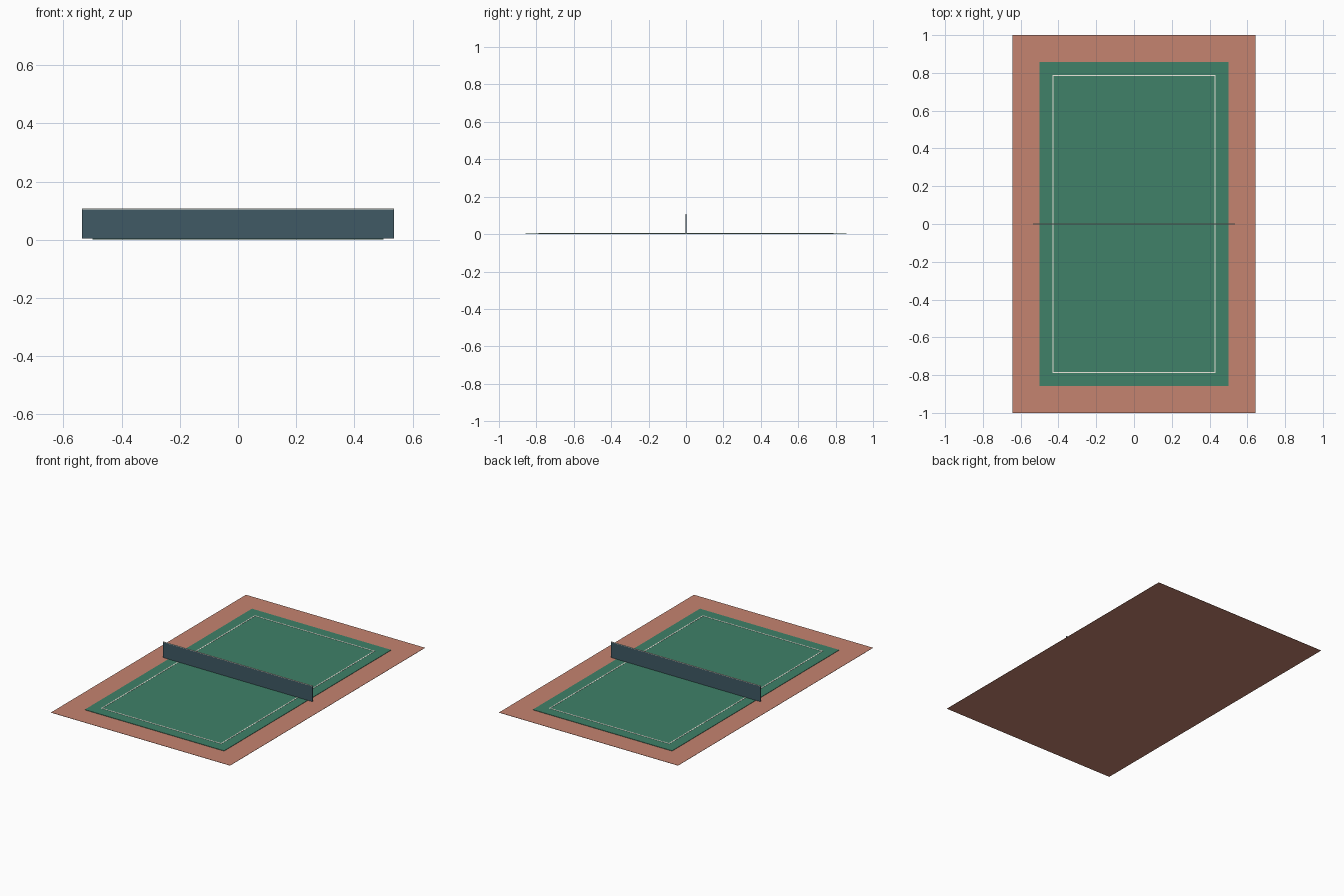
import bpy

if "Cube" in bpy.data.objects:
    bpy.data.objects.remove(bpy.data.objects["Cube"])

U = 1 / 14  # the court's layout grid


def material(name, rgb):
    m = bpy.data.materials.new(name)
    m.diffuse_color = (*rgb, 1)
    m.use_nodes = True
    m.node_tree.nodes["Principled BSDF"].inputs["Base Color"].default_value = m.diffuse_color
    return m


CLAY = material("clay", (0.56, 0.23, 0.16))
GREEN = material("green", (0.05, 0.22, 0.14))
WHITE = material("white", (0.85, 0.82, 0.74))
MESH = material("net_dark", (0.05, 0.10, 0.13))


def box(name, x, y, z, mat):
    """Box from (min, max) pairs per axis."""
    bpy.ops.mesh.primitive_cube_add(
        size=1, location=[(a + b) / 2 for a, b in (x, y, z)])
    o = bpy.context.object
    o.name = name
    o.scale = [b - a for a, b in (x, y, z)]
    bpy.ops.object.transform_apply(location=False, rotation=False, scale=True)
    o.data.materials.append(mat)
    return o


# Surround and playing surface
box("surround", (-9 * U, 9 * U), (-1, 1), (0, 0.0015), CLAY)
box("court", (-7 * U, 7 * U), (-12 * U, 12 * U), (0.0015, 0.004), GREEN)

# Boundary lines
LX, LY, W = 6 * U, 11 * U, 0.0035
LZ = (0.004, 0.005)
for side, s in (("left", -1), ("right", 1)):
    box(f"{side}_sideline", (s * LX - W, s * LX + W), (-LY - W, LY + W), LZ, WHITE)
for side, s in (("front", -1), ("back", 1)):
    box(f"{side}_baseline", (-LX + W, LX - W), (s * LY - W, s * LY + W), LZ, WHITE)

# Net with its light top band
NX, NT = 7.5 * U, 0.0018
box("net", (-NX, NX), (-NT, NT), (0.005, 0.104), MESH)
box("net_band", (-NX, NX), (-NT, NT), (0.104, 0.108), WHITE)
